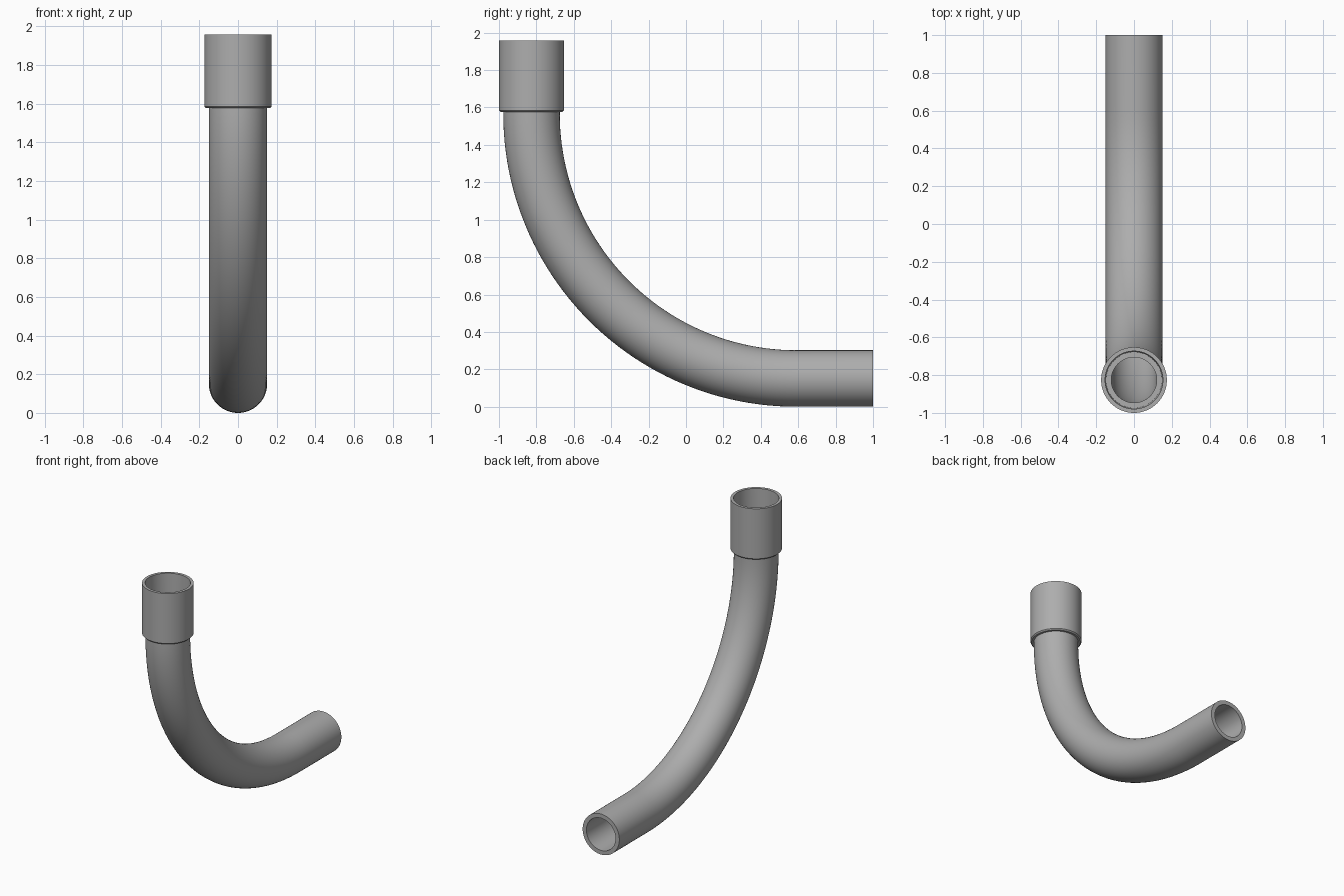
import bpy, bmesh, math
from mathutils import Vector

cube = bpy.data.objects.get("Cube")
if cube:
    bpy.data.objects.remove(cube, do_unlink=True)

SEGMENTS = 64
PIPE_OUTER, PIPE_INNER = 0.151, 0.12
BEND_Y, BEND_Z, BEND_RADIUS = 0.59, 1.567, 1.416
UPRIGHT_Y = BEND_Y - BEND_RADIUS

grey = bpy.data.materials.new("conduit_grey")
grey.use_nodes = True
grey.diffuse_color = (0.42, 0.42, 0.42, 1)
grey.node_tree.nodes["Principled BSDF"].inputs["Base Color"].default_value = grey.diffuse_color


def skin_rings(name, rings):
    """Join (centre, tangent angle, radius) rings into a closed hollow surface."""
    bm = bmesh.new()
    loops = []
    for (y, z), angle, radius in rings:
        across = Vector((0, math.sin(angle), math.cos(angle)))
        loop = []
        for i in range(SEGMENTS):
            t = math.tau * i / SEGMENTS
            offset = Vector((math.cos(t), 0, 0)) + across * math.sin(t)
            loop.append(bm.verts.new(Vector((0, y, z)) + offset * radius))
        loops.append(loop)
    for a, b in zip(loops, loops[1:] + loops[:1]):
        for i in range(SEGMENTS):
            j = (i + 1) % SEGMENTS
            bm.faces.new((a[i], a[j], b[j], b[i]))
    bmesh.ops.recalc_face_normals(bm, faces=bm.faces)
    mesh = bpy.data.meshes.new(name)
    bm.to_mesh(mesh)
    bm.free()
    mesh.materials.append(grey)
    obj = bpy.data.objects.new(name, mesh)
    bpy.context.collection.objects.link(obj)
    bpy.ops.object.select_all(action="DESELECT")
    obj.select_set(True)
    bpy.context.view_layer.objects.active = obj
    bpy.ops.object.shade_smooth_by_angle(angle=math.radians(30))
    return obj


# Pipe: straight tail, quarter bend and short upright end, with a bore
STEPS = 48
path = [((1, BEND_Z - BEND_RADIUS), 0)]
for s in range(STEPS + 1):
    a = math.pi / 2 * s / STEPS
    path.append(((BEND_Y - BEND_RADIUS * math.sin(a),
                  BEND_Z - BEND_RADIUS * math.cos(a)), a))
path.append(((UPRIGHT_Y, 1.592), math.pi / 2))
outer = [(p, a, PIPE_OUTER) for p, a in path]
inner = [(p, a, PIPE_INNER) for p, a in reversed(path)]
skin_rings("bent_pipe", outer + inner)

# Socket: wider sleeve around the pipe end, with a small lower chamfer
profile = [(0.148, 1.577), (0.166, 1.577), (0.174, 1.585),
           (0.174, 1.957), (0.153, 1.957), (0.148, 1.59)]
skin_rings("socket_sleeve", [((UPRIGHT_Y, z), math.pi / 2, r) for r, z in profile])
